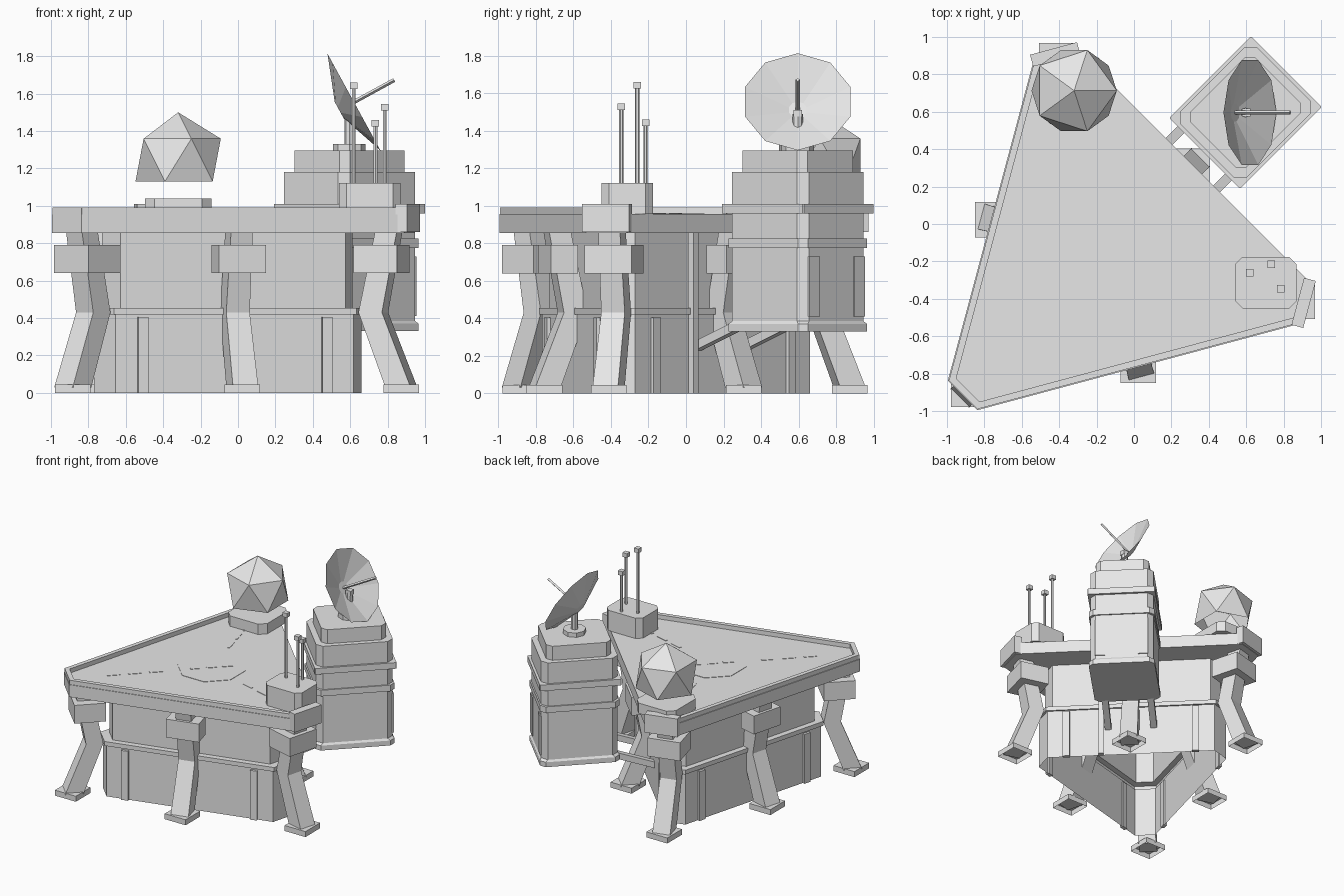
import bpy, bmesh, math
from mathutils import Vector, Matrix

if "Cube" in bpy.data.objects:
    bpy.data.objects.remove(bpy.data.objects["Cube"])

grey = bpy.data.materials.new("light grey")
grey.use_nodes = True
grey.diffuse_color = (0.8, 0.8, 0.8, 1)
grey.node_tree.nodes["Principled BSDF"].inputs["Base Color"].default_value = (0.8, 0.8, 0.8, 1)

CENTRE = Vector((-0.141, -0.141))      # middle of the triangular platform
CORNERS = (225, 345, 105)              # directions of its corners
SIDES = (45, 165, 285)                 # directions of its sides


def finish(name, bm):
    bmesh.ops.recalc_face_normals(bm, faces=bm.faces)
    mesh = bpy.data.meshes.new(name)
    bm.to_mesh(mesh)
    bm.free()
    mesh.materials.append(grey)
    ob = bpy.data.objects.new(name, mesh)
    bpy.context.collection.objects.link(ob)
    return ob


def loft(name, sections, open_bottom=False):
    """Skin a stack of (outline, height) sections."""
    bm = bmesh.new()
    rings = [[bm.verts.new((p[0], p[1], z)) for p in pts] for pts, z in sections]
    n = len(rings[0])
    for a, b in zip(rings, rings[1:]):
        for i in range(n):
            j = (i + 1) % n
            bm.faces.new((a[i], a[j], b[j], b[i]))
    bm.faces.new(rings[-1])
    if not open_bottom:
        bm.faces.new(rings[0][::-1])
    return finish(name, bm)


def place(pts, angle=0, origin=CENTRE):
    rot = Matrix.Rotation(math.radians(angle), 2)
    return [rot @ Vector(p) + Vector(origin) for p in pts]


def rect(r, t, depth, width, cut=0):
    """Rectangle at radius r and sideways offset t, with cut corners."""
    a, b = depth / 2, width / 2
    if not cut:
        pts = [(a, -b), (a, b), (-a, b), (-a, -b)]
    else:
        c = cut
        pts = [(a, c - b), (a, b - c), (a - c, b), (c - a, b),
               (-a, b - c), (-a, c - b), (c - a, -b), (a - c, -b)]
    return [(r + x, t + y) for x, y in pts]


def box(name, r, t, depth, width, z0, z1, angle=0, origin=CENTRE, cut=0, open_bottom=False):
    pts = place(rect(r, t, depth, width, cut), angle, origin)
    return loft(name, [(pts, z0), (pts, z1)], open_bottom)


def triangle(inradius, reach):
    """Equilateral outline with its corners cut at the given reach."""
    w = (2 * inradius - reach) * math.tan(math.radians(30))
    return [p for a in (225, 345, 465) for p in place([(reach, -w), (reach, w)], a)]


def rod(name, start, end, radius, sides=6):
    a, b = Vector(start), Vector(end)
    bm = bmesh.new()
    m = Matrix.Translation((a + b) / 2) @ (b - a).to_track_quat('Z', 'Y').to_matrix().to_4x4()
    bmesh.ops.create_cone(bm, cap_ends=True, segments=sides, radius1=radius,
                          radius2=radius, depth=(b - a).length, matrix=m)
    return finish(name, bm)


# Hollow body under the platform
lower, ledge, upper = triangle(0.473, 0.808), triangle(0.487, 0.825), triangle(0.44, 0.76)
loft("body", [(lower, 0), (lower, 0.42), (ledge, 0.42), (ledge, 0.455),
              (upper, 0.455), (upper, 0.86)], open_bottom=True)
for a in SIDES:
    for t in (-0.51, 0.51):
        box("wall_post", 0.478, t, 0.03, 0.055, 0, 0.405, a)

# Platform, rim and corner caps
slab = triangle(0.645, 1.096)
loft("platform", [(slab, 0.855), (slab, 0.955)])
for a in SIDES[1:]:
    box("rim", 0.622, 0, 0.035, 1.77, 0.955, 0.99, a)
box("corner_rim", 1.075, 0, 0.035, 0.22, 0.955, 0.99, CORNERS[0])
for a in CORNERS[1:]:
    box("corner_cap", 1.085, 0, 0.065, 0.26, 0.86, 1.01, a)

# Landing mark and dashes on the deck
mark = [(0.26 * math.cos(math.radians(22.5 + 45 * i)),
         0.26 * math.sin(math.radians(22.5 + 45 * i))) for i in range(8)]
mark = place(mark, 45)
loft("landing_mark", [(mark, 0.955), (mark, 0.958)])
for r in (-0.12, 0, 0.12):
    box("centre_dash", r, 0, 0.08, 0.02, 0.957, 0.961, 45)
for a in CORNERS:
    for r in (0.42, 0.58, 0.74):
        box("deck_dash", r, 0, 0.1, 0.02, 0.954, 0.958, a)

# Bent legs with feet and brackets, at the corners and mid sides
for angles, foot_r, bracket_r, bracket_d in ((CORNERS, 1.05, 0.94, 0.24), (SIDES, 0.635, 0.56, 0.15)):
    for a in angles:
        path = ((0, 0.03, 0.14), (-0.155, 0.43, 0.13), (-0.07, 0.86, 0.12))
        loft("leg", [(place(rect(foot_r + dr, 0, s, s), a), z) for dr, z, s in path])
        foot = place([(foot_r, 0)], a)[0]
        box("foot", 0, 0, 0.19, 0.19, 0, 0.045, 0, foot, open_bottom=True)
        box("leg_bracket", bracket_r, 0, bracket_d, 0.26, 0.64, 0.79, a)

# Tower beside the long back edge
TOWER = (0.596, 0.596)
sizes = {"base": (0.6, 0.52, 0.037), "wall": (0.58, 0.5, 0.045),
         "ring": (0.618, 0.534, 0.006), "roof": (0.49, 0.42, 0.04)}
shape = {k: place(rect(0, 0, *v), 45, TOWER) for k, v in sizes.items()}
levels = (("base", 0.33, 0.37), ("wall", 0.385, 0.775), ("base", 0.775, 0.825),
          ("wall", 0.825, 0.96), ("ring", 0.96, 1.01), ("wall", 1.01, 1.18),
          ("roof", 1.18, 1.295))
loft("tower", [(shape[k], z) for k, low, high in levels for z in (low, high)])
for t in (-0.17, 0.17):
    box("tower_panel", 0.292, t, 0.012, 0.08, 0.41, 0.73, 45, TOWER)

# Sloping struts and a pipe between body and tower
for v in (-0.18, 0.18):
    ends = [place([(r, v)], 45)[0] for r in (0.46, 0.8)]
    side = Vector((-0.018, 0.018))
    bm = bmesh.new()
    rings = []
    for p, z in zip(ends, (0.25, 0.37)):
        rings.append([bm.verts.new((*(p + s * side), z + h))
                      for s, h in ((-1, -0.025), (1, -0.025), (1, 0.025), (-1, 0.025))])
    for i in range(4):
        j = (i + 1) % 4
        bm.faces.new((rings[0][i], rings[0][j], rings[1][j], rings[1][i]))
    for ring in rings:
        bm.faces.new(ring)
    finish("strut", bm)
box("pipe", 0.49, -0.235, 0.04, 0.04, 0, 0.86, 45)

# Dish mount, dish and feed arm
x, y = TOWER
rod("dish_base", (x, y, 1.29), (x, y, 1.33), 0.087, 8)
rod("dish_mast", (x, y, 1.32), (x, y, 1.49), 0.027, 8)
axis = Vector((0.877, 0, 0.48)).normalized()
up = Vector((-axis.z, 0, axis.x))
rim_mid = Vector((0.62, y, 1.555))
bm = bmesh.new()
rings = []
for radius, back in ((0.295, 0), (0.05, 0.09)):
    ring = []
    for i in range(10):
        q = math.radians(36 * i)
        offset = up * math.cos(q) + Vector((0, 1, 0)) * math.sin(q)
        ring.append(bm.verts.new(rim_mid + offset * radius - axis * back))
    rings.append(ring)
for i in range(10):
    j = (i + 1) % 10
    bm.faces.new((rings[0][i], rings[0][j], rings[1][j], rings[1][i]))
bm.faces.new(rings[1])
finish("dish", bm)
rod("feed_arm", rim_mid - axis * 0.09, rim_mid + axis * 0.245, 0.011, 4)
box("feed_box", 0, 0, 0.045, 0.045, 1.475, 1.512, 0, (0.6, y))

# Faceted dome, open below, on its pad
DOME = (-0.32, 0.713)
box("dome_pad", 0, 0, 0.355, 0.355, 0.955, 1.04, 0, DOME, cut=0.05)
bm = bmesh.new()
bmesh.ops.create_icosphere(bm, subdivisions=1, radius=0.255,
                           matrix=Matrix.Translation((*DOME, 1.245)))
bmesh.ops.delete(bm, geom=[min(bm.verts, key=lambda v: v.co.z)], context='VERTS')
finish("dome", bm)

# Antenna block with three masts
box("antenna_block", 0, 0, 0.33, 0.275, 0.955, 1.122, 0, (0.705, -0.313), cut=0.04)
for x, y, top in ((0.62, -0.26, 1.66), (0.735, -0.215, 1.46), (0.785, -0.345, 1.545)):
    rod("antenna_mast", (x, y, 1.11), (x, y, top - 0.02), 0.011)
    box("antenna_tip", 0, 0, 0.04, 0.04, top - 0.035, top, 0, (x, y))
